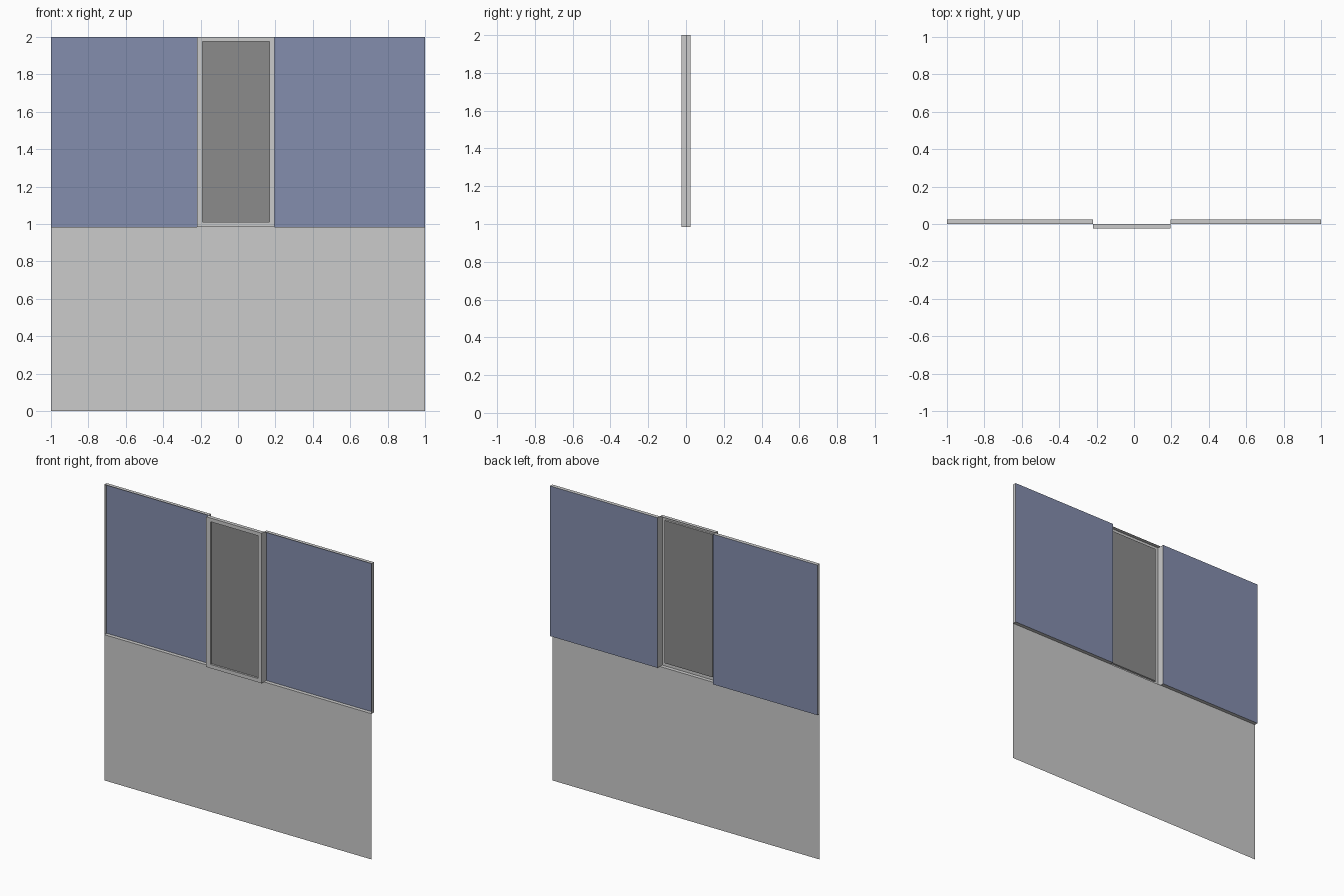
import bpy, bmesh

if "Cube" in bpy.data.objects:
    bpy.data.objects.remove(bpy.data.objects["Cube"])

DEPTH = 0.025            # how far panels step out of the wall plane
Z_MID, Z_TOP = 0.985, 2.0
X_L, X_R = -0.22, 0.195  # edges of the middle window


def material(name, rgb):
    m = bpy.data.materials.new(name)
    m.diffuse_color = (*rgb, 1)
    m.use_nodes = True
    m.node_tree.nodes["Principled BSDF"].inputs["Base Color"].default_value = m.diffuse_color
    return m


WALL = material("wall_grey", (0.56, 0.56, 0.56))
BLUE = material("blue_panel", (0.23, 0.27, 0.42))
DARK = material("dark_pane", (0.26, 0.26, 0.26))


def rect(x0, x1, z0, z1, y):
    return [(x0, y, z0), (x1, y, z0), (x1, y, z1), (x0, y, z1)]


def surface(name, loops, mat=None, cap=False):
    """Join successive rectangles with quads; optionally fill the last one."""
    bm = bmesh.new()
    rings = [[bm.verts.new(p) for p in loop] for loop in loops]
    for a, b in zip(rings, rings[1:]):
        for i in range(4):
            j = (i + 1) % 4
            bm.faces.new((a[i], a[j], b[j], b[i]))
    if cap:
        bm.faces.new(rings[-1])
    me = bpy.data.meshes.new(name)
    bm.to_mesh(me)
    bm.free()
    if mat:
        me.materials.append(mat)
    ob = bpy.data.objects.new(name, me)
    bpy.context.collection.objects.link(ob)
    return ob


# Lower wall sheet
surface("lower_wall", [rect(-1, 1, 0, Z_MID, 0)], WALL, cap=True)

# Side panels: blue sheet set back from the wall, with a return edge around it
for side, x0, x1 in (("left", -1, X_L), ("right", X_R, 1)):
    front = rect(x0, x1, Z_MID, Z_TOP, 0)
    back = rect(x0, x1, Z_MID, Z_TOP, DEPTH)
    surface(side + "_panel_edge", [front, back], WALL)
    surface(side + "_panel", [back], BLUE, cap=True)

# Middle window: frame pushed forward, with a shallow reveal to the pane
hole = (-0.19, 0.168, 1.01, 1.975)
pane = rect(*hole, -DEPTH / 2)
surface("window_frame", [rect(X_L, X_R, Z_MID, Z_TOP, 0),
                         rect(X_L, X_R, Z_MID, Z_TOP, -DEPTH),
                         rect(*hole, -DEPTH), pane])
surface("window_pane", [pane], DARK, cap=True)
